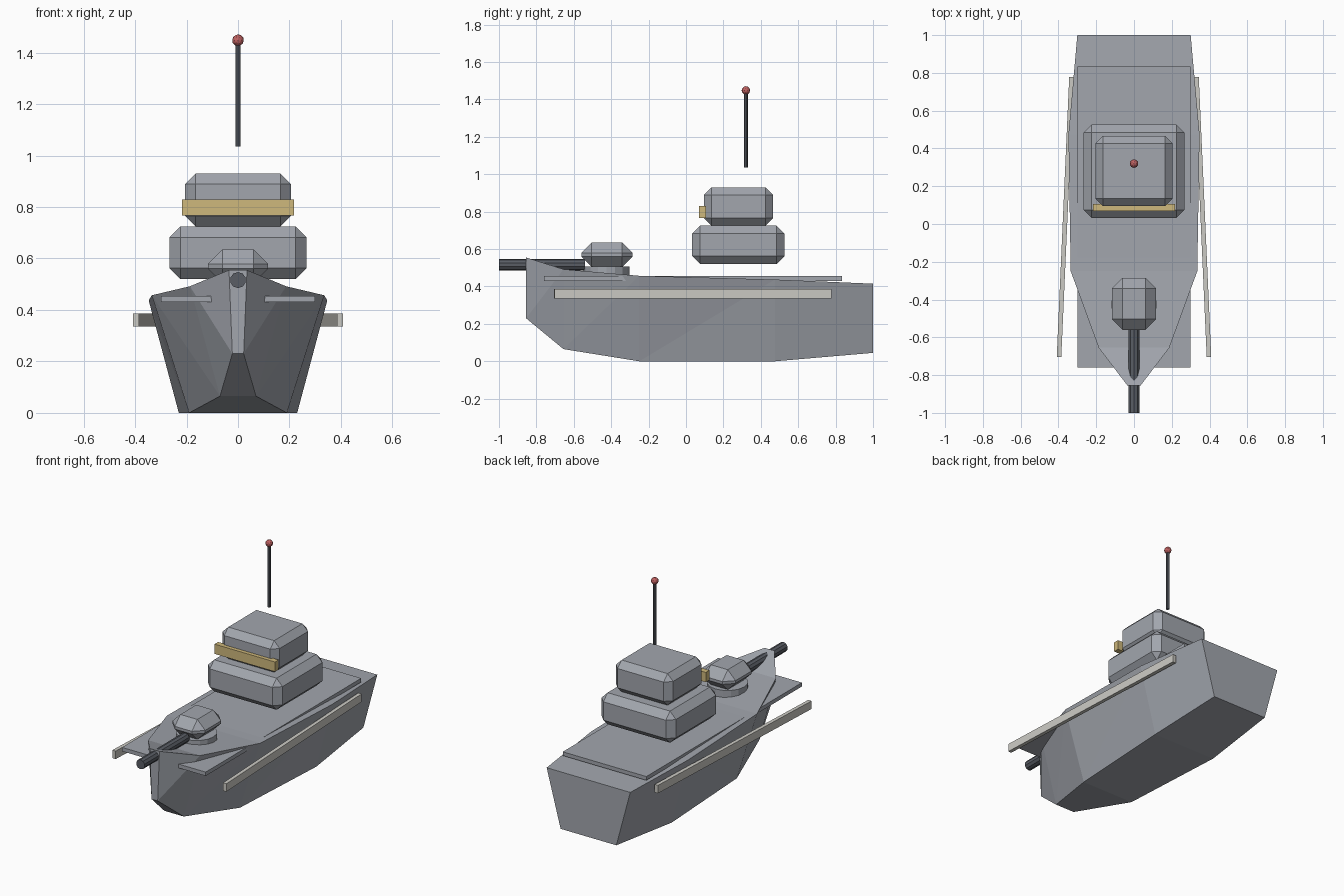
import bpy, bmesh, math
from mathutils import Matrix

if "Cube" in bpy.data.objects:
    bpy.data.objects.remove(bpy.data.objects["Cube"], do_unlink=True)


def material(name, rgb):
    m = bpy.data.materials.new(name)
    m.use_nodes = True
    m.diffuse_color = (*rgb, 1)
    m.node_tree.nodes["Principled BSDF"].inputs["Base Color"].default_value = (*rgb, 1)
    return m


GREY = material("warship grey", (0.36, 0.38, 0.42))
DARK = material("gunmetal", (0.10, 0.11, 0.13))
PALE = material("pale trim", (0.60, 0.59, 0.55))
AMBER = material("amber window", (0.62, 0.48, 0.20))
RED = material("red light", (0.52, 0.12, 0.12))


def finish(name, bm, mat):
    bmesh.ops.recalc_face_normals(bm, faces=bm.faces)
    me = bpy.data.meshes.new(name)
    bm.to_mesh(me)
    bm.free()
    me.materials.append(mat)
    ob = bpy.data.objects.new(name, me)
    bpy.context.collection.objects.link(ob)
    return ob


def box(name, low, high, mat, bevel=0, turn=0):
    bm = bmesh.new()
    bmesh.ops.create_cube(bm, size=1)
    bmesh.ops.scale(bm, vec=[b - a for a, b in zip(low, high)], verts=bm.verts)
    if bevel:
        bmesh.ops.bevel(bm, geom=bm.edges[:], offset=bevel, segments=1,
                        profile=0.5, affect='EDGES')
    ob = finish(name, bm, mat)
    ob.location = [(a + b) / 2 for a, b in zip(low, high)]
    ob.rotation_euler.z = turn
    return ob


def cylinder(name, radius, length, centre, mat, sides, along_y=False):
    bm = bmesh.new()
    turn = Matrix.Rotation(math.pi / 2, 4, 'X') if along_y else Matrix()
    bmesh.ops.create_cone(bm, cap_ends=True, segments=sides, radius1=radius,
                          radius2=radius, depth=length, matrix=turn)
    ob = finish(name, bm, mat)
    ob.location = centre
    return ob


# Hull stations: y, deck half width, deck height, keel half width, keel height
STATIONS = [(-0.855, 0.035, 0.555, 0.022, 0.23),
            (-0.655, 0.187, 0.492, 0.07, 0.065),
            (-0.25, 0.335, 0.457, 0.19, 0),
            (0.475, 0.347, 0.437, 0.23, 0),
            (1.0, 0.30, 0.415, 0.20, 0.045)]
bm = bmesh.new()
rings = [[bm.verts.new(p) for p in ((-w, y, z), (w, y, z), (k, y, b), (-k, y, b))]
         for y, w, z, k, b in STATIONS]
for a, b in zip(rings, rings[1:]):
    bm.faces.new((a[0], a[1], b[1], b[0]))
    bm.faces.new((a[3], a[2], b[2], b[3]))
    for top, keel in ((0, 3), (1, 2)):
        bm.faces.new((a[top], b[top], a[keel]))
        bm.faces.new((b[top], b[keel], a[keel]))
bm.faces.new(rings[0])
bm.faces.new(rings[-1])
finish("hull", bm, GREY)

# Deck plate and side rails
box("deck_plate", (-0.30, -0.76, 0.43), (0.30, 0.835, 0.455), GREY)
for side, name in ((1, "left_rail"), (-1, "right_rail")):
    x = side * 0.364
    box(name, (x - 0.012, -0.705, 0.335), (x + 0.012, 0.778, 0.387), PALE,
        turn=side * math.atan(0.0445))

# Superstructure
box("lower_cabin", (-0.267, 0.032, 0.52), (0.267, 0.527, 0.725), GREY, bevel=0.043)
box("upper_cabin", (-0.205, 0.095, 0.725), (0.205, 0.465, 0.93), GREY, bevel=0.04)
box("bridge_window", (-0.217, 0.07, 0.767), (0.217, 0.107, 0.83), AMBER)

# Mast and light
cylinder("mast", 0.0105, 0.41, (0, 0.32, 1.24), DARK, 8)
bm = bmesh.new()
bmesh.ops.create_icosphere(bm, subdivisions=2, radius=0.023)
finish("mast_light", bm, RED).location = (0, 0.32, 1.448)

# Gun turret
cylinder("turret_base", 0.122, 0.05, (0, -0.425, 0.483), GREY, 16)
box("turret", (-0.117, -0.56, 0.505), (0.117, -0.285, 0.635), GREY, bevel=0.056)
cylinder("gun_barrel", 0.031, 0.46, (0, -0.77, 0.516), DARK, 10, along_y=True)
